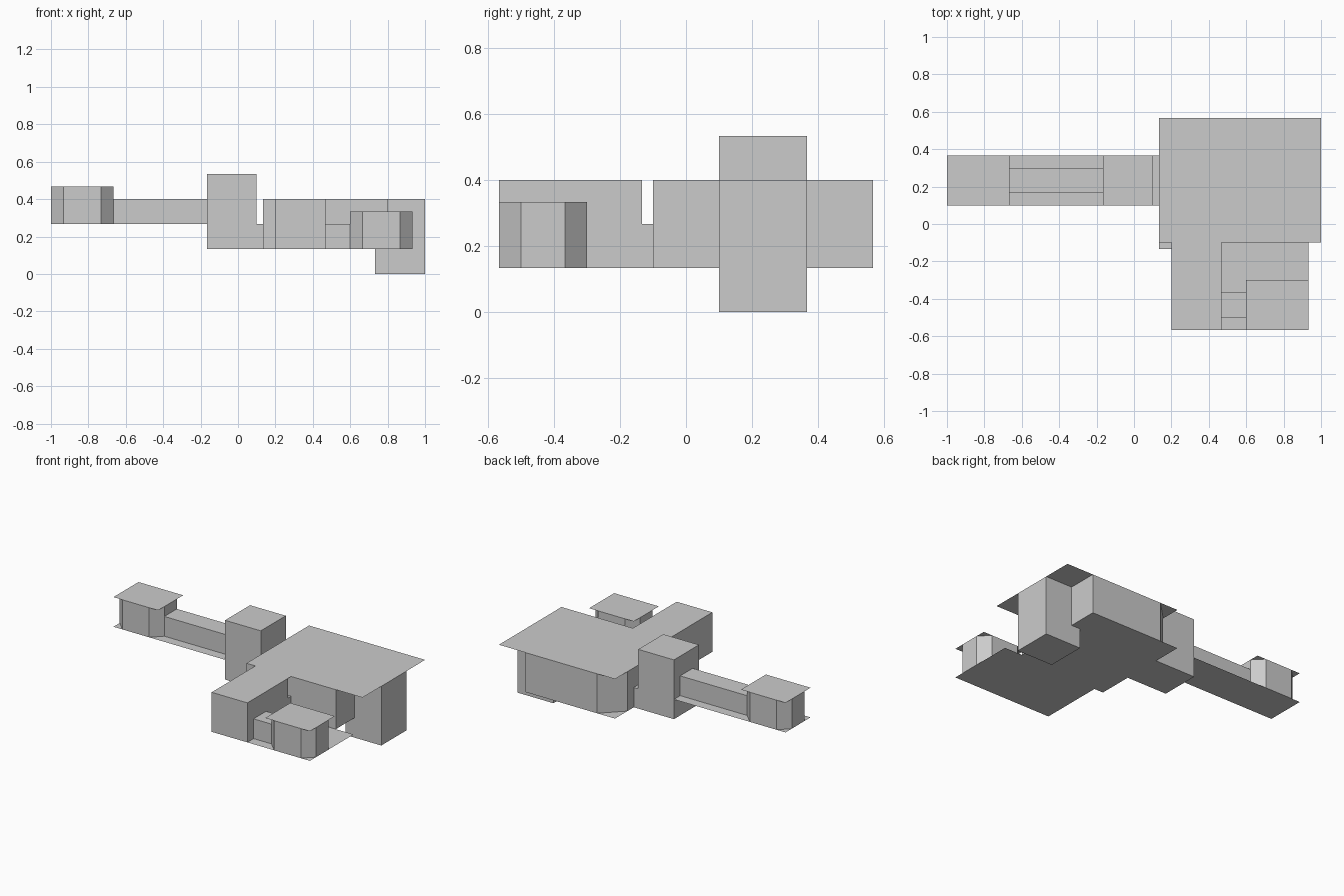
import bpy, bmesh

if "Cube" in bpy.data.objects:
    bpy.data.objects.remove(bpy.data.objects["Cube"])

U = 1 / 30  # design grid step

grey = bpy.data.materials.new("plain grey")
grey.diffuse_color = (0.6, 0.6, 0.6, 1)
grey.use_nodes = True
grey.node_tree.nodes["Principled BSDF"].inputs["Base Color"].default_value = grey.diffuse_color


def rect(x0, x1, y0, y1):
    return [(x0, y0), (x1, y0), (x1, y1), (x0, y1)]


def octagon(x0, x1, y0, y1, c):
    return [(x0 + c, y0), (x1 - c, y0), (x1, y0 + c), (x1, y1 - c),
            (x1 - c, y1), (x0 + c, y1), (x0, y1 - c), (x0, y0 + c)]


def part(name, outline, z0, z1=None, top=False, bottom=False):
    """Walls around a counter-clockwise outline, with optional top and bottom sheets."""
    bm = bmesh.new()
    lo = [bm.verts.new((x * U, y * U, z0 * U)) for x, y in outline]
    hi = lo
    if z1 is not None:
        hi = [bm.verts.new((x * U, y * U, z1 * U)) for x, y in outline]
        n = len(lo)
        for i in range(n):
            j = (i + 1) % n
            bm.faces.new((lo[i], lo[j], hi[j], hi[i]))
    if top:
        bm.faces.new(hi)
    if bottom:
        bm.faces.new(lo[::-1])
    mesh = bpy.data.meshes.new(name)
    bm.to_mesh(mesh)
    bm.free()
    mesh.materials.append(grey)
    ob = bpy.data.objects.new(name, mesh)
    bpy.context.collection.objects.link(ob)


# Octagonal end rooms under overhanging rectangular roof sheets
for name, r, z0, z1 in (("left_room", (-30, -20, 3, 11), 8, 14),
                        ("front_room", (18, 28, -17, -9), 4, 10)):
    part(name + "_walls", octagon(*r, 2), z0, z1)
    part(name + "_roof", rect(*r), z1, top=True)

# Narrow corridors leading to the end rooms
part("left_corridor", rect(-20, -5, 5, 9), 8, 12, top=True)
part("front_corridor", rect(14, 18, -15, -11), 4, 8, top=True)

# Tall middle block and its low link to the main hall
part("middle_block", rect(-5, 3, 3, 11), 4, 16, top=True)
part("middle_link", rect(3, 4, 3, 11), 4, 8, top=True)

# Main hall with one cut corner, front wing and the low link between them
part("main_hall_walls", [(4, -3), (24, -3), (24, 17), (8, 17), (4, 13)], 4, 12)
part("front_wing_walls", rect(6, 14, -17, -4), 4, 12)
part("wing_link", rect(6, 14, -4, -3), 4, 8, top=True)

# Deep block on the right that reaches the ground
part("right_block", rect(22, 30, 3, 11), 0, 12, bottom=True)

# L-shaped roof over hall and wing
part("main_roof", [(4, -3), (6, -3), (6, -17), (14, -17), (14, -3),
                   (30, -3), (30, 17), (4, 17)], 12, top=True)

# Floor sheets
part("left_floor", rect(-30, -5, 3, 11), 8, bottom=True)
part("main_floor", [(-5, 3), (4, 3), (4, -4), (6, -4), (6, -17), (28, -17),
                    (28, -3), (24, -3), (24, 17), (4, 17), (4, 11), (-5, 11)],
     4, bottom=True)
